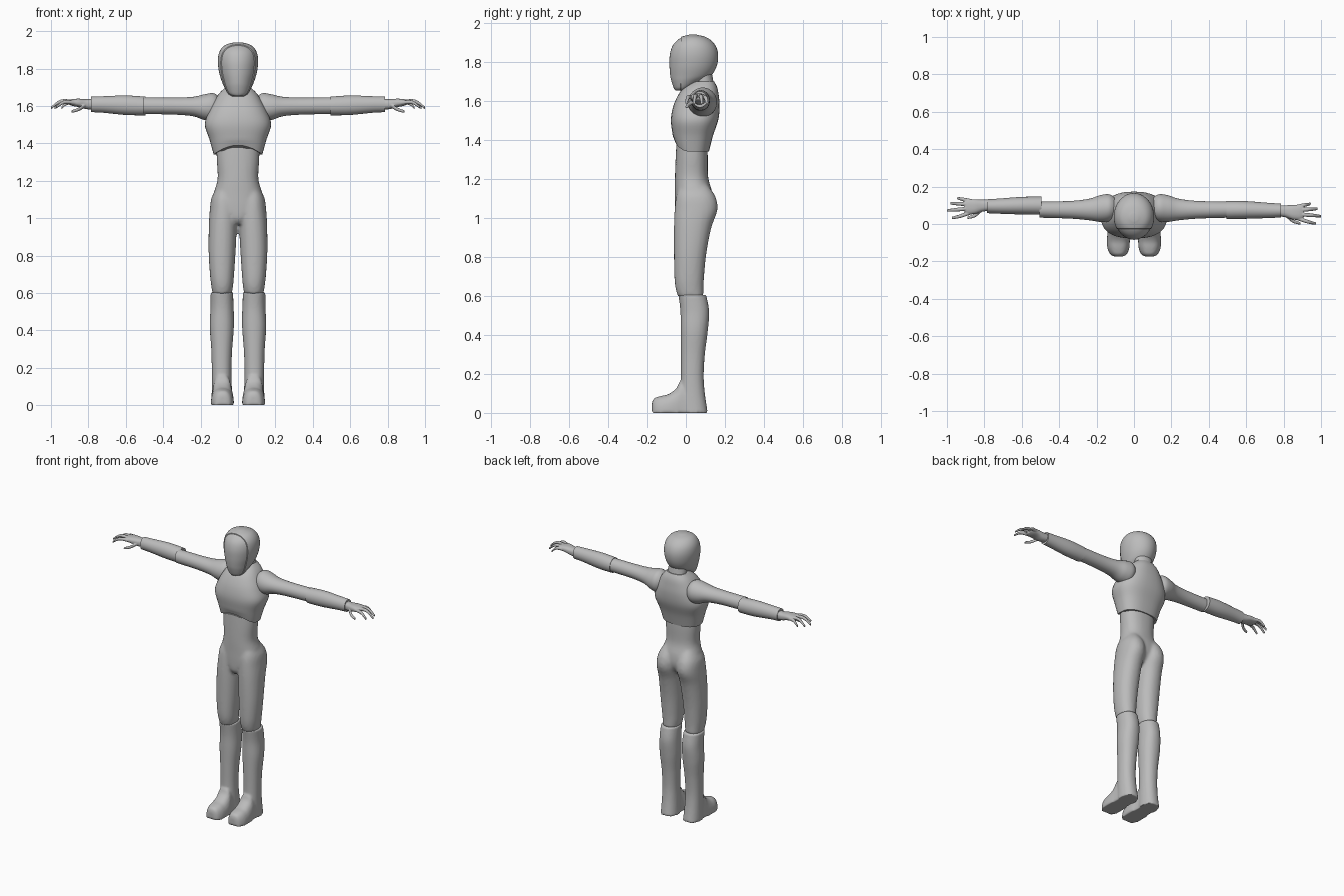
import bpy, bmesh, math

cube = bpy.data.objects.get("Cube")
if cube:
    bpy.data.objects.remove(cube, do_unlink=True)

GREY = 0.5
suit_grey = bpy.data.materials.new("suit_grey")
suit_grey.use_nodes = True
suit_grey.diffuse_color = (GREY, GREY, GREY, 1)
shader = next(n for n in suit_grey.node_tree.nodes if n.type == "BSDF_PRINCIPLED")
shader.inputs["Base Color"].default_value = (GREY, GREY, GREY, 1)

SIDES = 40
STEPS = 5


def resample(rows):
    """Smooth spline through the section rows."""
    result = []
    last = len(rows) - 1
    for i in range(last):
        before, start = rows[max(i - 1, 0)], rows[i]
        end, after = rows[i + 1], rows[min(i + 2, last)]
        for step in range(STEPS):
            u = step / STEPS
            result.append([
                0.5 * (2 * b + (c - a) * u + (2 * a - 5 * b + 4 * c - d) * u ** 2
                       + (3 * b - a - 3 * c + d) * u ** 3)
                for a, b, c, d in zip(before, start, end, after)])
    result.append(list(rows[last]))
    return result


def loft(bm, axis, rows, power=2.0, side=1, shift=0.0):
    """Skin rounded sections; each row is position, then low/high bounds on the other two axes."""
    rings = []
    for t, a_low, a_high, b_low, b_high in resample(rows):
        ring = []
        for k in range(SIDES):
            angle = math.tau * k / SIDES
            c, s = math.cos(angle), math.sin(angle)
            a = math.copysign(abs(c) ** (2 / power), c)
            b = math.copysign(abs(s) ** (2 / power), s)
            a = (a_low + a_high + a * (a_high - a_low)) / 2
            b = (b_low + b_high + b * (b_high - b_low)) / 2
            x, y, z = {"X": (t, a, b), "Y": (a, t, b), "Z": (a, b, t)}[axis]
            ring.append(bm.verts.new((side * x, y + shift, max(z, 0))))
        rings.append(ring)
    for low, high in zip(rings, rings[1:]):
        for k in range(SIDES):
            n = (k + 1) % SIDES
            bm.faces.new((low[k], low[n], high[n], high[k]))
    bm.faces.new(rings[0])
    bm.faces.new(rings[-1])


def centred(rows):
    """Rows of height, half width, front, back for parts on the middle plane."""
    return [(z, -w, w, front, back) for z, w, front, back in rows]


def finish(bm, name, voxel=0.0, smooth=0):
    """Make the object; a voxel size fuses its overlapping lofts into one skin."""
    bmesh.ops.recalc_face_normals(bm, faces=bm.faces[:])
    mesh = bpy.data.meshes.new(name)
    bm.to_mesh(mesh)
    bm.free()
    mesh.materials.append(suit_grey)
    obj = bpy.data.objects.new(name, mesh)
    bpy.context.collection.objects.link(obj)
    bpy.ops.object.select_all(action="DESELECT")
    obj.select_set(True)
    bpy.context.view_layer.objects.active = obj
    if voxel:
        fuse = obj.modifiers.new("fuse", "REMESH")
        fuse.mode = "VOXEL"
        fuse.voxel_size = voxel
        fuse.use_smooth_shade = True
        relax = obj.modifiers.new("relax", "SMOOTH")
        relax.factor = 0.5
        relax.iterations = smooth
    else:
        bpy.ops.object.shade_smooth_by_angle(angle=math.radians(40))
    return obj


# Head with a face mask set slightly into the hood
bm = bmesh.new()
loft(bm, "Z", centred([
    (1.65, .03, -.056, .0), (1.665, .052, -.066, .025), (1.7, .073, -.078, .085),
    (1.73, .086, -.084, .13), (1.78, .101, -.088, .158), (1.84, .108, -.086, .165),
    (1.89, .099, -.069, .148), (1.925, .07, -.032, .108), (1.94, .02, .015, .055)]))
MASK_Y = -.025
bmesh.ops.bisect_plane(bm, geom=bm.verts[:] + bm.edges[:] + bm.faces[:],
                       plane_co=(0, MASK_Y, 0), plane_no=(0, 1, 0))
bmesh.ops.recalc_face_normals(bm, faces=bm.faces[:])
mask = [f for f in bm.faces if all(v.co.y < MASK_Y + .0001 for v in f.verts)]
bmesh.ops.inset_region(bm, faces=mask, thickness=.003, depth=-.004, use_even_offset=True)
finish(bm, "head")

# Neck
bm = bmesh.new()
loft(bm, "Z", centred([(1.62, .08, .02, .16), (1.68, .064, .045, .145),
                       (1.76, .06, .03, .13)]))
finish(bm, "neck")

# Chest shell with an arched front hem
bm = bmesh.new()
loft(bm, "Z", centred([
    (1.34, .13, -.055, .118), (1.42, .152, -.067, .138), (1.5, .177, -.077, .165),
    (1.57, .156, -.066, .173), (1.63, .125, -.04, .168), (1.67, .098, -.01, .16),
    (1.7, .066, .03, .145)]), power=2.5)
for v in bm.verts:
    if v.co.z < 1.42 and v.co.y < .03:
        across = max(0, 1 - (v.co.x / .13) ** 2)
        v.co.z += .05 * across * (1.42 - v.co.z) / .08
finish(bm, "chest")

# Abdomen, pelvis and both thighs fused into one suit
bm = bmesh.new()
loft(bm, "Z", centred([
    (1.44, .116, -.045, .108), (1.32, .114, -.052, .112), (1.21, .109, -.056, .114),
    (1.13, .13, -.056, .135), (1.06, .132, -.056, .136), (1.0, .07, -.052, .1),
    (.97, .02, -.035, .06)]), power=2.3)
for side in (1, -1):
    loft(bm, "Z", [
        (1.17, .03, .11, -.03, .11), (1.11, .006, .141, -.05, .151),
        (1.04, .002, .151, -.058, .161), (.95, .006, .156, -.061, .13),
        (.82, .013, .157, -.061, .105), (.7, .021, .15, -.059, .093),
        (.64, .026, .143, -.053, .09), (.595, .034, .136, -.04, .09)],
        power=2.2, side=side)
finish(bm, "lower_body", voxel=.01, smooth=4)

UPPER_ARM = [
    (.09, .04, .13, 1.56, 1.64), (.13, .015, .158, 1.52, 1.668),
    (.18, .011, .154, 1.525, 1.662), (.24, .02, .135, 1.545, 1.649),
    (.34, .029, .123, 1.554, 1.645), (.505, .034, .12, 1.557, 1.646)]
FOREARM = [
    (.495, .027, .123, 1.55, 1.65), (.6, .028, .122, 1.552, 1.656),
    (.72, .032, .113, 1.564, 1.652), (.785, .035, .109, 1.567, 1.65)]
PALM = [
    (.765, .042, .1, 1.582, 1.638), (.81, .036, .1, 1.583, 1.636),
    (.85, .024, .102, 1.594, 1.639), (.885, .022, .102, 1.6, 1.637),
    (.905, .03, .096, 1.608, 1.632)]
# Each finger: knuckle, middle joint, tip
FINGERS = [
    [(.87, .032, 1.617), (.93, .012, 1.62), (.973, .002, 1.592)],
    [(.87, .053, 1.62), (.945, .047, 1.625), (.999, .042, 1.59)],
    [(.87, .075, 1.62), (.935, .078, 1.622), (.982, .081, 1.588)],
    [(.87, .092, 1.617), (.915, .102, 1.615), (.945, .108, 1.588)],
    [(.815, .045, 1.605), (.85, .016, 1.583), (.89, .003, 1.57)]]

for side, label, arm_shift, hand_shift in ((1, "left", 0, 0), (-1, "right", .023, .03)):
    # Boot: shin and foot fused
    bm = bmesh.new()
    loft(bm, "Z", [
        (.605, .027, .146, -.038, .104), (.52, .023, .147, -.028, .119),
        (.42, .022, .151, -.027, .112), (.3, .031, .143, -.026, .097),
        (.19, .035, .14, -.026, .091), (.1, .033, .14, -.03, .097),
        (0, .027, .142, -.03, .112)], power=2.2, side=side)
    loft(bm, "Y", [
        (-.174, .06, .105, -.05, .05), (-.163, .039, .126, -.074, .074),
        (-.13, .025, .142, -.086, .086), (-.09, .022, .145, -.096, .096),
        (-.05, .024, .142, -.125, .125), (-.02, .032, .138, -.17, .17),
        (.05, .036, .136, -.17, .17)], power=2.6, side=side)
    finish(bm, label + "_boot", voxel=.007, smooth=3)

    # Upper arm and forearm sleeve
    for part, rows, shift in (("upper_arm", UPPER_ARM, 0), ("forearm", FOREARM, arm_shift)):
        bm = bmesh.new()
        loft(bm, "X", rows, side=side, shift=shift)
        finish(bm, label + "_" + part)

    # Hand: palm, four fingers and thumb fused
    bm = bmesh.new()
    loft(bm, "X", PALM, power=2.4, side=side, shift=hand_shift)
    for joints in FINGERS:
        rows = [(x, y - r, y + r, z - r, z + r)
                for (x, y, z), r in zip(joints, (.011, .01, .007))]
        loft(bm, "X", rows, side=side, shift=hand_shift)
    finish(bm, label + "_hand", voxel=.003, smooth=2)
